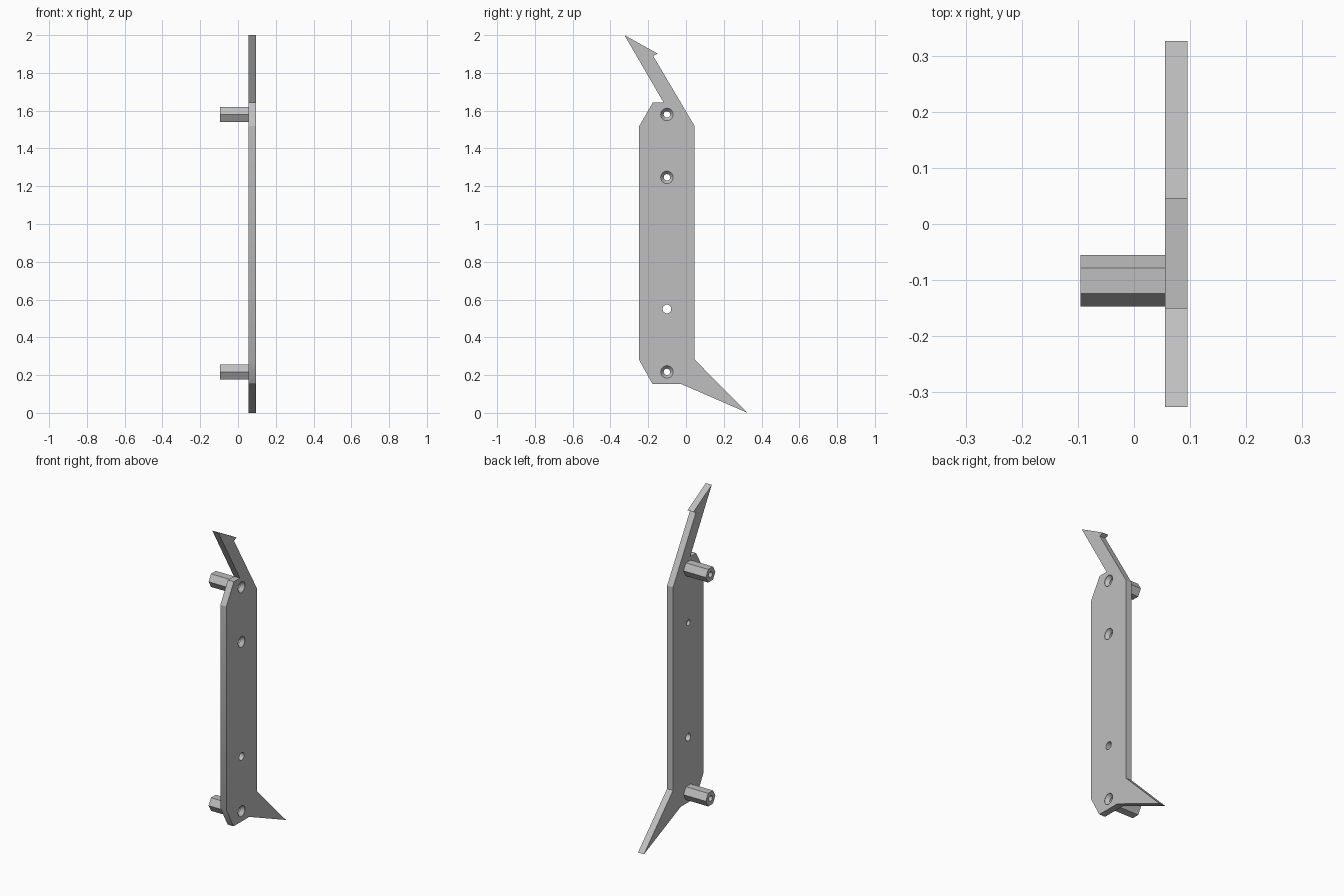
import bpy, bmesh
from math import cos, sin, pi

cube = bpy.data.objects.get("Cube")
if cube:
    bpy.data.objects.remove(cube, do_unlink=True)

grey = bpy.data.materials.new("light grey")
grey.use_nodes = True
COLOUR = (0.52, 0.52, 0.52, 1)
grey.diffuse_color = COLOUR
grey.node_tree.nodes["Principled BSDF"].inputs["Base Color"].default_value = COLOUR

INNER, OUTER, END = 0.055, 0.095, -0.095   # plate faces and standoff end along x
HOLE_Y = -0.101


def loft(name, rings):
    """Closed solid from a list of matching rings of points."""
    bm = bmesh.new()
    rows = [[bm.verts.new(p) for p in ring] for ring in rings]
    n = len(rows[0])
    for a, b in zip(rows, rows[1:]):
        for i in range(n):
            j = (i + 1) % n
            bm.faces.new((a[i], a[j], b[j], b[i]))
    bm.faces.new(rows[0])
    bm.faces.new(rows[-1])
    bmesh.ops.recalc_face_normals(bm, faces=bm.faces)
    mesh = bpy.data.meshes.new(name)
    bm.to_mesh(mesh)
    bm.free()
    mesh.materials.append(grey)
    obj = bpy.data.objects.new(name, mesh)
    bpy.context.collection.objects.link(obj)
    return obj


def lathe(name, z, profile, sides):
    """Solid turned around an x axis through the hole line; profile is (x, radius)."""
    return loft(name, [[(x, HOLE_Y + r * cos(2 * pi * i / sides), z + r * sin(2 * pi * i / sides))
                        for i in range(sides)] for x, r in profile])


def cut(obj, cutter):
    mod = obj.modifiers.new("hole", "BOOLEAN")
    mod.operation, mod.solver, mod.object = "DIFFERENCE", "EXACT", cutter
    bpy.context.view_layer.objects.active = obj
    bpy.ops.object.modifier_apply(modifier=mod.name)
    bpy.data.objects.remove(cutter, do_unlink=True)


def shade(obj):
    bpy.ops.object.select_all(action="DESELECT")
    obj.select_set(True)
    bpy.context.view_layer.objects.active = obj
    bpy.ops.object.shade_smooth_by_angle(angle=pi / 6)


# Plate outline (y, z): hooked barb on top, chamfered body, spike at the bottom
outline = [(-0.326, 2), (-0.15, 1.902), (-0.174, 1.89), (0.046, 1.518), (0.046, 0.282),
           (0.326, 0), (-0.028, 0.154), (-0.178, 0.154), (-0.248, 0.28),
           (-0.248, 1.518), (-0.176, 1.642), (-0.118, 1.642)]
plate = loft("side_plate", [[(x, y, z) for y, z in outline] for x in (INNER, OUTER)])

# Countersunk screw holes, and one plain hole
BORE, SINK = 0.017, 0.033
for z in (0.217, 1.247, 1.58):
    cut(plate, lathe("cutter", z, [(INNER - 0.02, BORE), (OUTER - 0.022, BORE),
                                   (OUTER - 0.002, SINK), (OUTER + 0.02, SINK)], 32))
cut(plate, lathe("cutter", 0.55, [(INNER - 0.02, 0.023), (OUTER + 0.02, 0.023)], 32))
shade(plate)

# Hexagonal standoffs with a through bore
for label, z in (("lower", 0.217), ("upper", 1.58)):
    standoff = lathe(label + "_standoff", z, [(END, 0.046), (INNER, 0.046)], 6)
    cut(standoff, lathe("cutter", z, [(END - 0.02, BORE), (INNER + 0.02, BORE)], 32))
    shade(standoff)
